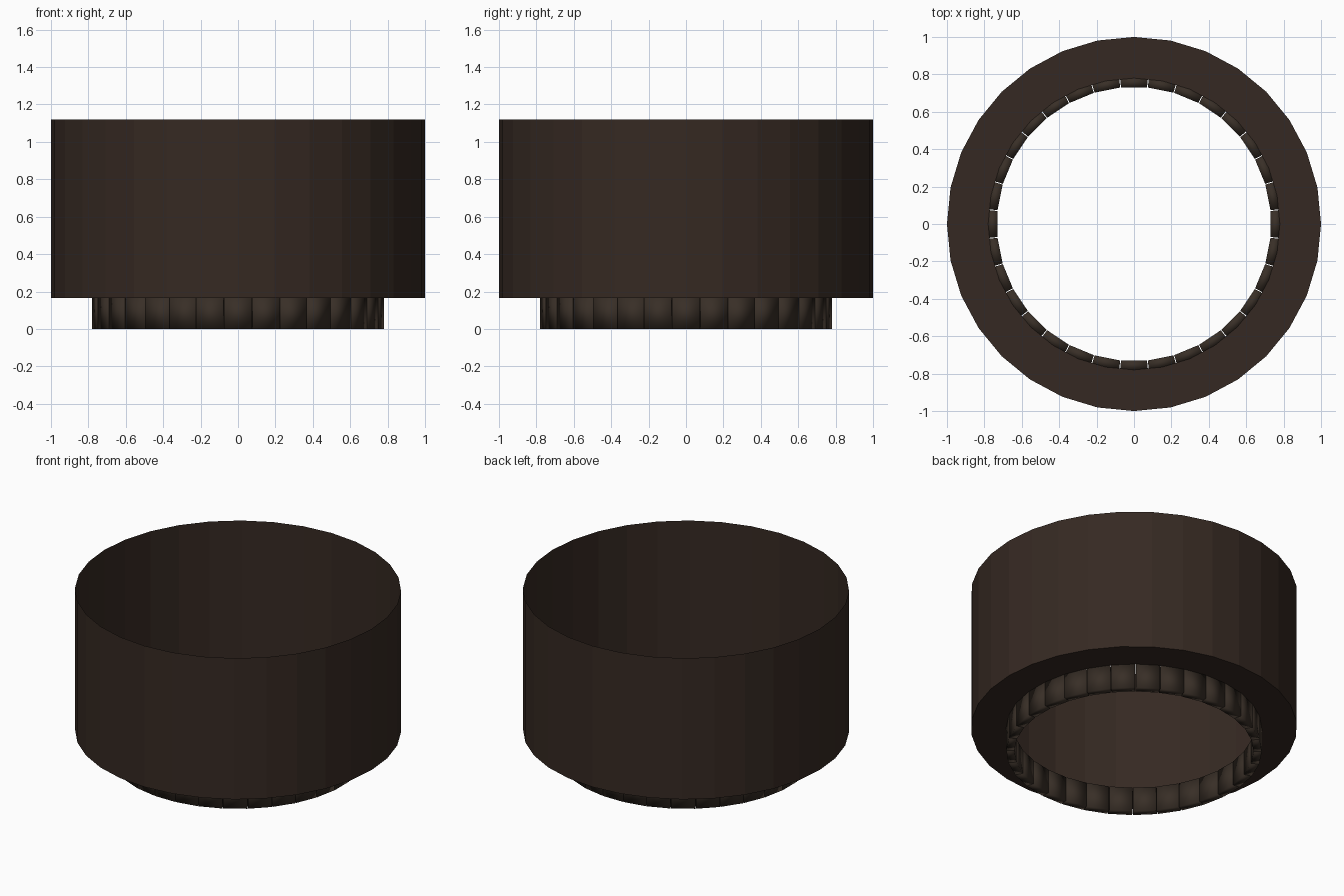
import bpy, bmesh
from math import pi, cos, sin
from mathutils import Matrix

if "Cube" in bpy.data.objects:
    bpy.data.objects.remove(bpy.data.objects["Cube"])

SIDES, ROWS = 32, 9
R_OUT, R_IN, R_BLOCK = 1.0, 0.78, 0.73
Z_FLOOR, Z_TOP = 0.165, 1.12


def material(name, rgb):
    m = bpy.data.materials.new(name)
    m.diffuse_color = (*rgb, 1)
    m.use_nodes = True
    m.node_tree.nodes["Principled BSDF"].inputs["Base Color"].default_value = m.diffuse_color
    return m


brick = material("dark_brick", (0.036, 0.022, 0.016))
joint = material("brick_joint", (0.010, 0.007, 0.005))
stone = material("dark_stone", (0.040, 0.028, 0.020))


def finish(bm, name, *mats):
    me = bpy.data.meshes.new(name)
    bm.to_mesh(me)
    bm.free()
    ob = bpy.data.objects.new(name, me)
    bpy.context.collection.objects.link(ob)
    for m in mats:
        me.materials.append(m)
    return ob


def ring(bm, r, z):
    return [bm.verts.new((r * cos(2 * pi * i / SIDES), r * sin(2 * pi * i / SIDES), z))
            for i in range(SIDES)]


def bridge(bm, a, b):
    return [bm.faces.new((a[i], a[(i + 1) % SIDES], b[(i + 1) % SIDES], b[i]))
            for i in range(SIDES)]


# Thin outer wall: one quad per brick, each framed by a narrow dark joint
bm = bmesh.new()
loops = [ring(bm, R_OUT, Z_FLOOR + (Z_TOP - Z_FLOOR) * k / ROWS) for k in range(ROWS + 1)]
bricks = [f for a, b in zip(loops, loops[1:]) for f in bridge(bm, a, b)]
frames = bmesh.ops.inset_individual(bm, faces=bricks, thickness=0.003)["faces"]
for f in frames:
    f.material_index = 1
finish(bm, "brick_wall", brick, joint)

# Flat ledge joining the wall to the foot ring
bm = bmesh.new()
bridge(bm, ring(bm, R_OUT, Z_FLOOR), ring(bm, R_IN, Z_FLOOR))
for f in bm.faces:
    f.normal_update()
    if f.normal.z < 0:
        f.normal_flip()
finish(bm, "floor_ledge", brick)

# Foot ring of separate, softly shaded blocks
bm = bmesh.new()
depth = R_IN - R_BLOCK
width = 2 * R_IN * sin(pi / SIDES) - 0.004
for i in range(SIDES):
    m = (Matrix.Rotation(2 * pi * i / SIDES, 4, 'Z')
         @ Matrix.Translation(((R_IN + R_BLOCK) / 2, 0, Z_FLOOR / 2))
         @ Matrix.Diagonal((depth, width, Z_FLOOR, 1)))
    verts = bmesh.ops.create_cube(bm, size=1, matrix=m)["verts"]
    # taper each block towards the inside of the ring
    c, s = cos(2 * pi * i / SIDES), sin(2 * pi * i / SIDES)
    for v in verts:
        x, y = v.co.x * c + v.co.y * s, v.co.y * c - v.co.x * s
        if x < (R_IN + R_BLOCK) / 2:
            y *= R_BLOCK / R_IN
            v.co.x, v.co.y = x * c - y * s, x * s + y * c
for f in bm.faces:
    f.smooth = True
finish(bm, "foot_ring_blocks", stone)
